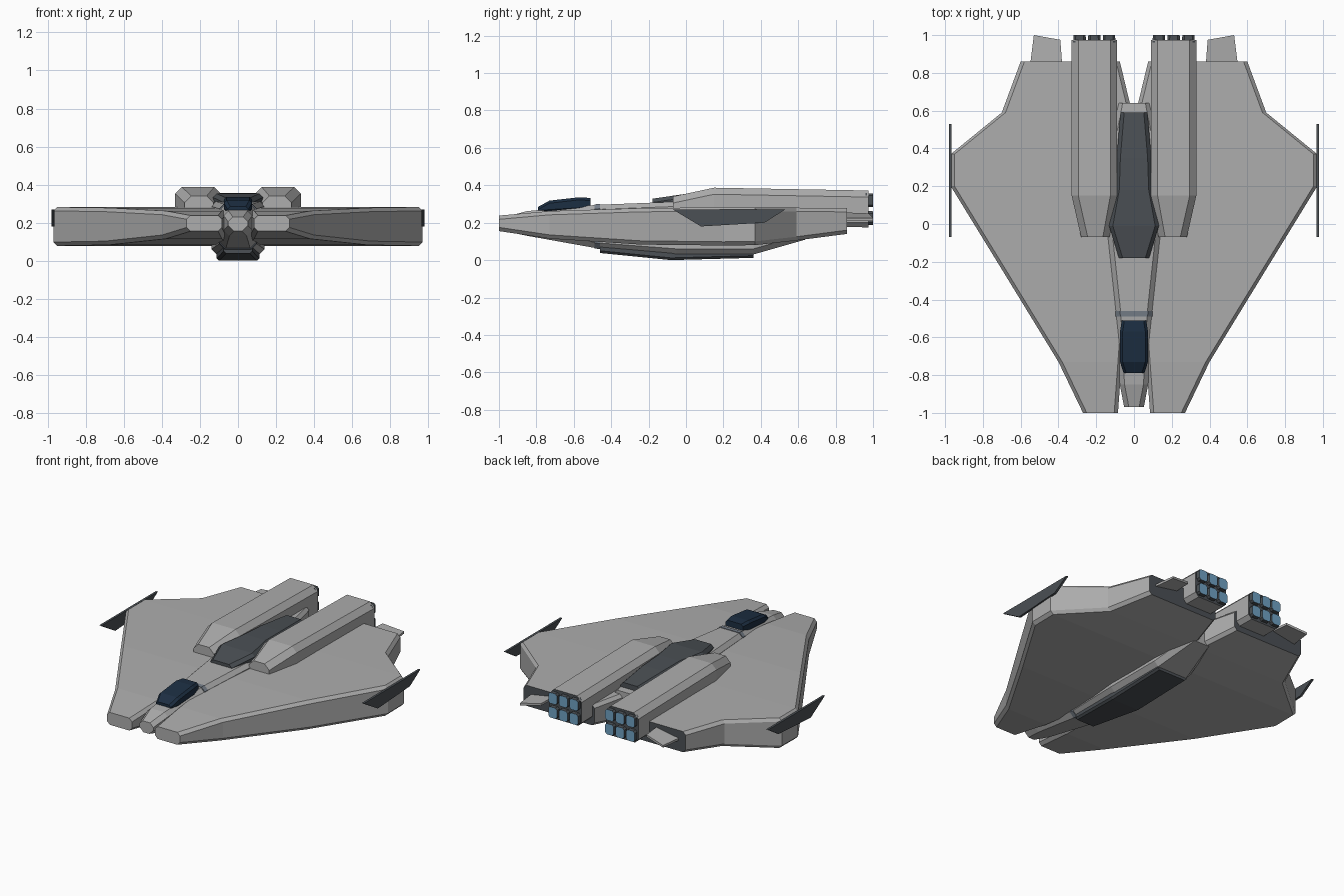
import bpy, bmesh
from mathutils import Vector


def material(name, rgb):
    m = bpy.data.materials.new(name)
    m.diffuse_color = (*rgb, 1)
    return m


HULL = material("hull_grey", (0.42, 0.42, 0.42))
DARK = material("dark_panel", (0.07, 0.08, 0.09))
BAND = material("band_blue_grey", (0.18, 0.21, 0.25))
GLASS = material("canopy_glass", (0.012, 0.028, 0.055))
GLOW = material("engine_glow", (0.16, 0.36, 0.55))


def finish(name, bm, mats):
    bmesh.ops.recalc_face_normals(bm, faces=bm.faces)
    me = bpy.data.meshes.new(name)
    bm.to_mesh(me)
    bm.free()
    for m in mats:
        me.materials.append(m)
    ob = bpy.data.objects.new(name, me)
    bpy.context.collection.objects.link(ob)
    return ob


def loft(name, sections, mats, side=1, top=(0.02, 0.02), low=(0.02, 0.02), end=0):
    """Loft chamfered rectangles (y, x0, x1, z0, z1); end = material of rear cap."""
    bm = bmesh.new()
    rings = []
    (a, b), (c, d) = top, low
    for y, x0, x1, z0, z1 in sections:
        ring = [(x0 + c, z0), (x1 - c, z0), (x1, z0 + d), (x1, z1 - b),
                (x1 - a, z1), (x0 + a, z1), (x0, z1 - b), (x0, z0 + d)]
        rings.append([bm.verts.new((side * x, y, z)) for x, z in ring])
    for r, s in zip(rings, rings[1:]):
        for i in range(8):
            j = (i + 1) % 8
            bm.faces.new((r[i], r[j], s[j], s[i]))
    bm.faces.new(rings[0])
    bm.faces.new(rings[-1]).material_index = end
    return finish(name, bm, mats)


def plate(name, pts, thick, mats):
    """Extrude a planar outline by a thickness vector."""
    bm = bmesh.new()
    f = bm.faces.new([bm.verts.new(p) for p in pts])
    ex = bmesh.ops.extrude_face_region(bm, geom=[f], use_keep_orig=True)
    for v in ex["geom"]:
        if isinstance(v, bmesh.types.BMVert):
            v.co += Vector(thick)
    return finish(name, bm, mats)


def centred(rows):
    return [(y, -w, w, z0, z1) for y, w, z0, z1 in rows]


for s, tag in ((1, "right"), (-1, "left")):
    # Broad delta wing half with dark stern face
    loft("wing_" + tag, [
        (-1.00, 0.085, 0.27, 0.155, 0.238), (-0.73, 0.065, 0.40, 0.115, 0.262),
        (-0.24, 0.03, 0.70, 0.083, 0.278), (0.20, 0.0, 0.97, 0.078, 0.282),
        (0.37, 0.0, 0.97, 0.08, 0.282), (0.59, 0.01, 0.70, 0.105, 0.28),
        (0.86, 0.075, 0.60, 0.14, 0.278)], [HULL, DARK], s, end=1)
    # Engine nacelle
    loft("nacelle_" + tag, [
        (-0.07, 0.13, 0.28, 0.24, 0.34), (0.15, 0.09, 0.33, 0.19, 0.387),
        (0.975, 0.09, 0.33, 0.175, 0.372)], [HULL, DARK], s,
        top=(0.035, 0.035), low=(0.025, 0.025), end=1)
    # Six thrusters
    for i in range(3):
        for j, z in enumerate((0.225, 0.32)):
            x = 0.132 + 0.078 * i
            loft(f"thruster_{tag}_{i}_{j}",
                 [(0.96, x - .034, x + .034, z - .038, z + .038),
                  (1.0, x - .032, x + .032, z - .036, z + .036)],
                 [DARK, GLOW], s, top=(.012, .012), low=(.012, .012), end=1)
    # Wing tip fin
    plate("tip_fin_" + tag, [(s * 0.965, -0.07, 0.27), (s * 0.965, 0.08, 0.18),
                             (s * 0.965, 0.42, 0.20), (s * 0.965, 0.53, 0.27)],
          (s * 0.015, 0, 0), [DARK])
    # Tail flap
    plate("tail_flap_" + tag, [(s * 0.38, 0.84, 0.255), (s * 0.55, 0.84, 0.225),
                               (s * 0.53, 1.0, 0.225), (s * 0.39, 0.975, 0.25)],
          (0, 0, -0.015), [HULL])

# Central fuselage
loft("fuselage", centred([
    (-0.97, 0.052, 0.155, 0.23), (-0.85, 0.075, 0.13, 0.262),
    (-0.47, 0.095, 0.062, 0.296), (-0.05, 0.14, 0.03, 0.312),
    (0.36, 0.14, 0.03, 0.312), (0.64, 0.085, 0.11, 0.30)]),
    [HULL], top=(0.025, 0.025), low=(0.03, 0.03))

# Collar band behind the cockpit
loft("collar_band", centred([(-0.49, 0.097, 0.063, 0.298),
                             (-0.46, 0.099, 0.058, 0.300)]),
     [BAND], top=(0.025, 0.025), low=(0.03, 0.03))

# Cockpit canopy
loft("cockpit_canopy", centred([(-0.79, 0.055, 0.255, 0.285), (-0.73, 0.074, 0.26, 0.318),
                                (-0.57, 0.074, 0.27, 0.336), (-0.51, 0.065, 0.28, 0.332)]),
     [GLASS], top=(0.014, 0.014), low=(0.01, 0.01))

# Dorsal spine
loft("dorsal_spine", centred([(-0.18, 0.08, 0.29, 0.328), (-0.01, 0.132, 0.29, 0.353),
                              (0.18, 0.098, 0.28, 0.357), (0.35, 0.092, 0.28, 0.352),
                              (0.59, 0.072, 0.28, 0.335)]),
     [DARK], top=(0.02, 0.02), low=(0.01, 0.01))

# Belly keel
loft("belly_keel", centred([(-0.46, 0.075, 0.038, 0.085), (-0.08, 0.112, 0.0, 0.07),
                            (0.36, 0.112, 0.012, 0.07)]),
     [DARK], top=(0.01, 0.015), low=(0.012, 0.012))
